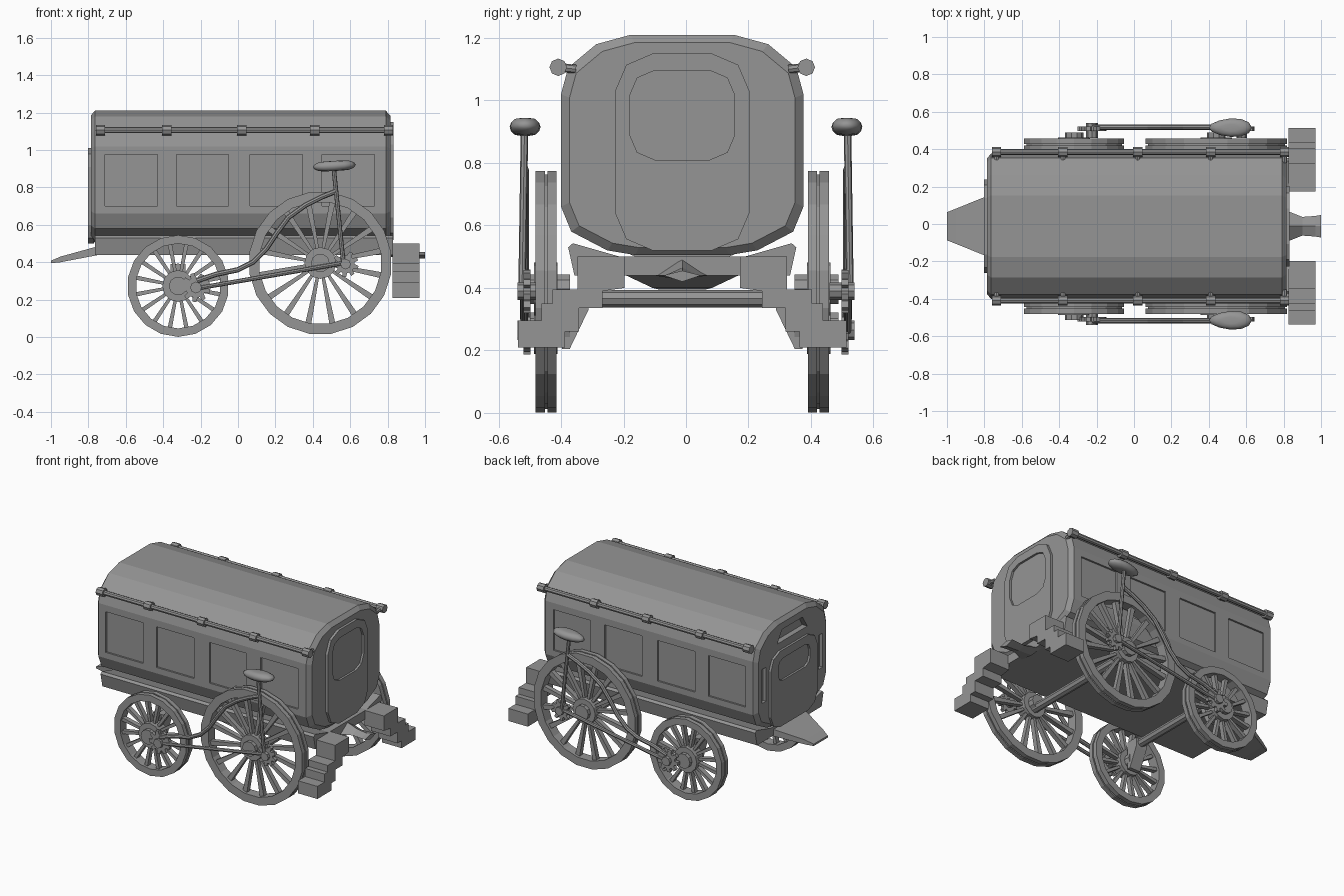
import bpy, bmesh, math
from mathutils import Vector, Matrix

if "Cube" in bpy.data.objects:
    bpy.data.objects.remove(bpy.data.objects["Cube"])

Y0 = -0.012  # centre plane of the wagon
grey = bpy.data.materials.new("plain grey")
grey.diffuse_color = (0.3, 0.3, 0.3, 1)
grey.use_nodes = True
grey.node_tree.nodes["Principled BSDF"].inputs["Base Color"].default_value = grey.diffuse_color


def finish(bm, name, smooth=False):
    bmesh.ops.recalc_face_normals(bm, faces=bm.faces)
    me = bpy.data.meshes.new(name)
    bm.to_mesh(me)
    bm.free()
    me.materials.append(grey)
    ob = bpy.data.objects.new(name, me)
    bpy.context.collection.objects.link(ob)
    if smooth:
        for p in me.polygons:
            p.use_smooth = True
    return ob


def loft(bm, loops, closed=False):
    """Skin a list of equal vertex loops, capped unless closed."""
    vs = [[bm.verts.new(p) for p in lp] for lp in loops]
    n = len(vs[0])
    for k in range(len(vs) if closed else len(vs) - 1):
        a, b = vs[k], vs[(k + 1) % len(vs)]
        for i in range(n):
            j = (i + 1) % n
            bm.faces.new((a[i], a[j], b[j], b[i]))
    if not closed:
        bm.faces.new(vs[0])
        bm.faces.new(vs[-1])


def prism_x(bm, pts, a, b):
    loft(bm, [[(x, y, z) for y, z in pts] for x in (a, b)])


def prism_y(bm, pts, a, b):
    loft(bm, [[(x, y, z) for x, z in pts] for y in (a, b)])


def box(bm, x0, x1, y0, y1, z0, z1):
    prism_x(bm, [(y0, z0), (y1, z0), (y1, z1), (y0, z1)], x0, x1)


def circle(cx, cz, r, n, turn=0.0):
    return [(cx + r * math.cos(turn + 2 * math.pi * i / n),
             cz + r * math.sin(turn + 2 * math.pi * i / n)) for i in range(n)]


def tube(bm, path, r, n=8):
    path = [Vector(p) for p in path]
    loops = []
    for i, p in enumerate(path):
        d = (path[min(i + 1, len(path) - 1)] - path[max(i - 1, 0)]).normalized()
        u = d.cross(Vector((0, 1, 0) if abs(d.y) < 0.9 else (1, 0, 0))).normalized()
        v = d.cross(u)
        loops.append([p + r * (u * math.cos(t) + v * math.sin(t))
                      for t in (2 * math.pi * k / n for k in range(n))])
    loft(bm, loops)


def cut(target, cutter):
    cutter.hide_render = True
    cutter.hide_viewport = True
    m = target.modifiers.new("recess", 'BOOLEAN')
    m.operation, m.solver, m.object = 'DIFFERENCE', 'EXACT', cutter


def rounded(y, z, hy, hz, c):
    """Octagonal outline with softened corners."""
    q = [(hy, hz - c), (hy - 0.3 * c, hz - 0.3 * c), (hy - c, hz)]
    pts = []
    for sy, sz, rev in ((1, 1, 0), (-1, 1, 1), (-1, -1, 0), (1, -1, 1)):
        pts += [(y + sy * a, z + sz * b) for a, b in (q[::-1] if rev else q)]
    return pts


# Wagon body: faceted barrel with bevelled ends
half = [(0.165, 1.21), (0.275, 1.18), (0.365, 1.105), (0.388, 1.02),
        (0.388, 0.66), (0.355, 0.58), (0.24, 0.52), (0.15, 0.505)]
section = half + [(-y, z) for y, z in reversed(half)]
bm = bmesh.new()
loft(bm, [[(x, Y0 + y * s, 0.85 + (z - 0.85) * s) for y, z in section]
          for x, s in ((-0.787, 0.93), (-0.765, 1), (0.79, 1), (0.815, 0.93))])
body = finish(bm, "wagon_body")

# Side windows and rear openings, cut as shallow recesses
bm = bmesh.new()
for s in (-1, 1):
    for x in (-0.57, -0.19, 0.205, 0.59):
        y = sorted((Y0 + s * 0.376, Y0 + s * 0.45))
        box(bm, x - 0.14, x + 0.14, y[0], y[1], 0.70, 0.975)
    y = sorted((Y0 + s * 0.28, Y0 + s * 0.325))
    box(bm, -0.85, -0.765, y[0], y[1], 0.72, 0.95)
prism_x(bm, [(Y0 - 0.16, 1.06), (Y0 + 0.16, 1.06), (Y0 + 0.11, 1.14), (Y0 - 0.11, 1.14)],
        -0.85, -0.75)
cut(body, finish(bm, "window_cutter"))

# End doors with recessed windows
for name, x0, x1, outline, window, c0, c1 in (
        ("front_door", 0.80, 0.832, rounded(Y0, 0.835, 0.215, 0.315, 0.12),
         rounded(Y0, 0.953, 0.168, 0.143, 0.08), 0.818, 0.9),
        ("back_door", -0.802, -0.77, rounded(Y0, 0.755, 0.25, 0.255, 0.10),
         rounded(Y0, 0.88, 0.17, 0.075, 0.05), -0.9, -0.788)):
    bm = bmesh.new()
    prism_x(bm, outline, x0, x1)
    door = finish(bm, name)
    bm = bmesh.new()
    prism_x(bm, window, c0, c1)
    cut(door, finish(bm, name + "_cutter"))

# Chassis tray with raised side rails
bm = bmesh.new()
tray = [(0.20, 0.50), (0.35, 0.543), (0.365, 0.53), (0.345, 0.44)]
prism_x(bm, [(Y0 + y, z) for y, z in tray] + [(Y0 - y, z) for y, z in reversed(tray)],
        -0.765, 0.83)
finish(bm, "chassis")

# Sloping tongue at the back and hitch at the front
bm = bmesh.new()
loft(bm, [[(x, Y0 - w, lo), (x, Y0 + w, lo), (x, Y0 + w, hi), (x, Y0 - w, hi)]
          for x, w, lo, hi in ((-1, 0.075, 0.395, 0.408), (-0.95, 0.095, 0.40, 0.43),
                               (-0.74, 0.18, 0.44, 0.488))])
finish(bm, "tongue")
bm = bmesh.new()
loft(bm, [[(x, Y0 - w, 0.44), (x, Y0, lo), (x, Y0 + w, 0.44), (x, Y0, hi)]
          for x, w, lo, hi in ((0.8, 0.09, 0.43, 0.50), (0.9, 0.05, 0.425, 0.465),
                               (0.97, 0.055, 0.42, 0.455), (1.0, 0.06, 0.42, 0.455))])
finish(bm, "hitch")

# Axles
for name, x in (("small_axle", -0.32), ("large_axle", 0.44)):
    bm = bmesh.new()
    tube(bm, [(x, Y0 - 0.40, 0.366), (x, Y0 + 0.40, 0.366)], 0.028, 8)
    finish(bm, name)


def wheel(name, cx, cz, r, rim, sides, spokes, s):
    bm = bmesh.new()
    for y in (0.417, 0.455):  # twin rims
        ya, yb = Y0 + s * (y - 0.015), Y0 + s * (y + 0.015)
        loft(bm, [[(px, yy, pz) for px, pz in circle(cx, cz, rr, sides, math.pi / sides)]
                  for rr, yy in ((r, ya), (r, yb), (r - rim, yb), (r - rim, ya))], True)
    ya, yb = Y0 + s * 0.398, Y0 + s * 0.474
    mid = [[(px, yy, pz) for px, pz in circle(cx, cz, rr, sides, math.pi / sides)]
           for rr, yy in ((r - 0.012, ya + s * .02), (r - 0.012, yb - s * .02),
                          (r - rim, yb - s * .02), (r - rim, ya + s * .02))]
    loft(bm, mid, True)
    for k in range(spokes):  # wedge spokes
        t = 2 * math.pi * (k + 0.5) / spokes
        d, n = Vector((math.cos(t), math.sin(t))), Vector((-math.sin(t), math.cos(t)))
        c = Vector((cx, cz))
        a, b = c + d * 0.06, c + d * (r - rim * 0.7)
        w0, w1 = 0.008, 0.04 * r + 0.001
        prism_y(bm, [a - n * w0, b - n * w1, b + n * w1, a + n * w0],
                Y0 + s * 0.42, Y0 + s * 0.452)
    prism_y(bm, circle(cx, cz, 0.085, 12), Y0 + s * 0.40, Y0 + s * 0.475)
    prism_y(bm, circle(cx, cz, 0.05, 10), Y0 + s * 0.36, Y0 + s * 0.50)
    finish(bm, name)


def sprocket(name, cx, cz, r, teeth, s):
    bm = bmesh.new()
    pts = []
    for k in range(teeth):
        for f, rr in ((0, 0.7), (0.3, 0.7), (0.4, 1), (0.8, 1)):
            t = 2 * math.pi * (k + f) / teeth
            pts.append((cx + r * rr * math.cos(t), cz + r * rr * math.sin(t)))
    prism_y(bm, pts, s * 0.497, s * 0.52)
    prism_y(bm, circle(cx, cz, r * 0.4, 8), s * 0.46, s * 0.54)
    finish(bm, name)


for s, side in ((-1, "left"), (1, "right")):
    wheel("small_wheel_" + side, -0.32, 0.273, 0.272, 0.045, 18, 16, s)
    wheel("large_wheel_" + side, 0.44, 0.396, 0.383, 0.055, 20, 16, s)
    sprocket("small_sprocket_" + side, -0.225, 0.265, 0.078, 9, s)
    sprocket("large_sprocket_" + side, 0.575, 0.39, 0.07, 9, s)

    # Bracket dropping from the small axle to its wheel hub
    bm = bmesh.new()
    prism_x(bm, [(Y0 + s * y, z) for y, z in
                 ((0.30, 0.39), (0.30, 0.33), (0.36, 0.205), (0.385, 0.205), (0.385, 0.39))],
            -0.36, -0.28)
    finish(bm, "axle_bracket_" + side)

    # Drive rod, curved frame tube and seat post
    bm = bmesh.new()
    tube(bm, [(-0.21, s * .517, .262), (0.575, s * .517, .398)], 0.012)
    finish(bm, "drive_rod_" + side)
    bm = bmesh.new()
    tube(bm, [(x, s * .517, z) for x, z in
              ((-.22, .30), (-.12, .335), (0, .36), (.08, .40), (.15, .47), (.21, .56),
               (.27, .64), (.36, .705), (.45, .75), (.525, .78))], 0.014)
    finish(bm, "frame_tube_" + side)
    bm = bmesh.new()
    tube(bm, [(.565, s * .525, .38), (.512, s * .517, .90)], 0.012)
    finish(bm, "seat_post_" + side)

    # Saddle
    bm = bmesh.new()
    bmesh.ops.create_uvsphere(bm, u_segments=12, v_segments=8, radius=1)
    for v in bm.verts:
        x, y, z = v.co
        y *= 0.85 + 0.15 * x
        z = max(min(z, 0.8), -0.8) / 0.8
        v.co = (0.515 + 0.115 * x, s * 0.515 + 0.058 * y, 0.915 + 0.027 * z + 0.006 * x)
    finish(bm, "saddle_" + side, True)

    # Roof rail with collars and short stays
    ry = Y0 + s * 0.397
    bm = bmesh.new()
    tube(bm, [(-0.75, ry, 1.106), (0.825, ry, 1.106)], 0.016)
    for x in (-0.735, -0.38, 0.02, 0.41, 0.805):
        tube(bm, [(x - 0.025, ry, 1.106), (x + 0.025, ry, 1.106)], 0.028)
        tube(bm, [(x, ry, 1.106), (x, Y0 + s * 0.34, 1.10)], 0.014)
    finish(bm, "roof_rail_" + side)

    # Entry steps descending outward
    prof = [(0.185, 0.50), (0.335, 0.50), (0.335, 0.395), (0.415, 0.395), (0.415, 0.35),
            (0.45, 0.35), (0.45, 0.295), (0.525, 0.295), (0.525, 0.21), (0.375, 0.21),
            (0.375, 0.26), (0.33, 0.26), (0.33, 0.335), (0.255, 0.335), (0.255, 0.39),
            (0.185, 0.40)]
    bm = bmesh.new()
    prism_x(bm, [(Y0 + s * y, z) for y, z in prof], 0.825, 0.97)
    finish(bm, "steps_" + side)
